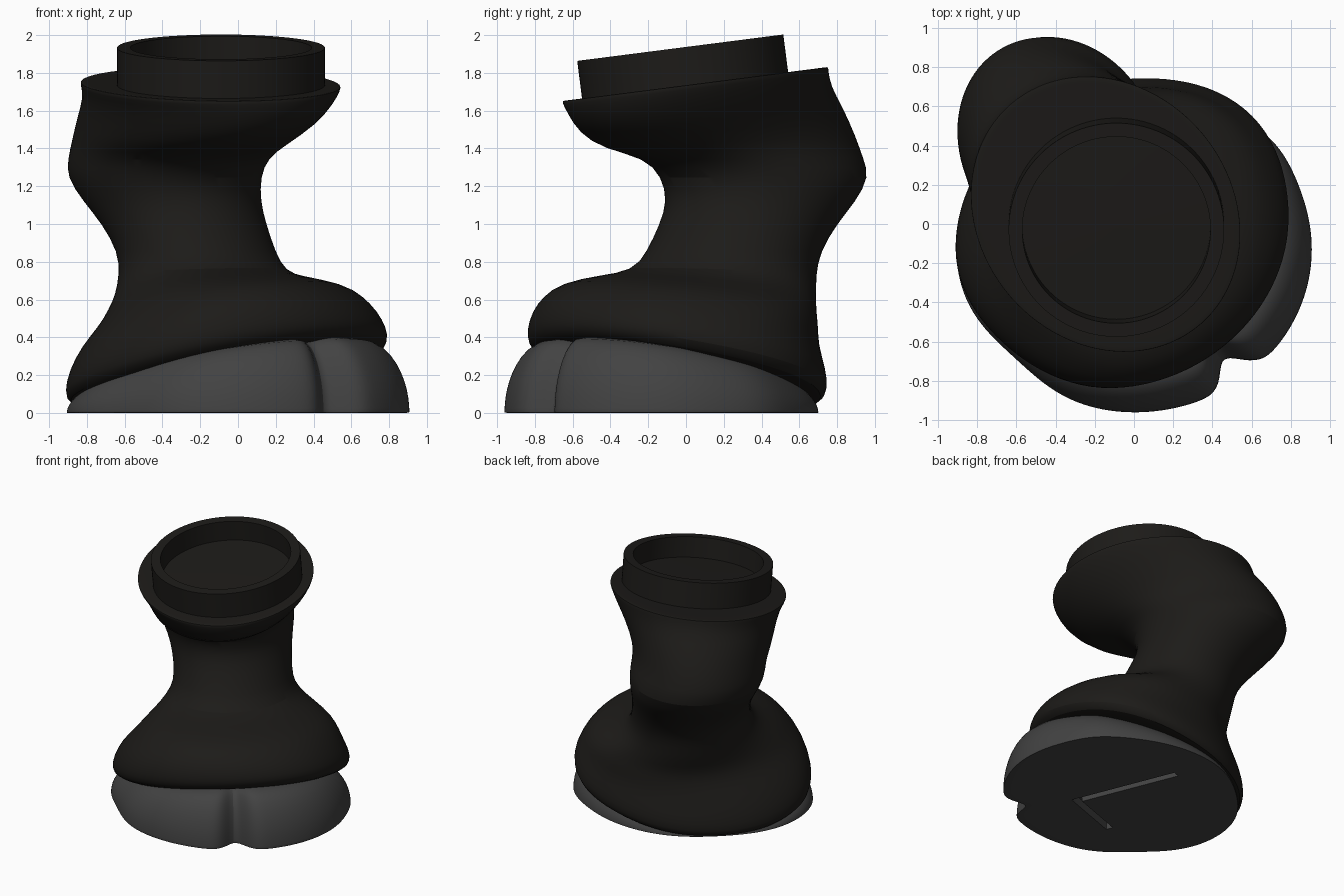
import bpy, bmesh, math
from mathutils import Vector

if "Cube" in bpy.data.objects:
    bpy.data.objects.remove(bpy.data.objects["Cube"])


def material(name, rgb):
    m = bpy.data.materials.new(name)
    m.diffuse_color = (*rgb, 1)
    m.use_nodes = True
    m.node_tree.nodes["Principled BSDF"].inputs["Base Color"].default_value = m.diffuse_color
    return m


DARK = material("dark_hide", (0.012, 0.011, 0.0095))
GREY = material("grey_horn", (0.055, 0.055, 0.055))


def loft(name, rings, mat, caps=True, levels=0):
    """Bridge equally sized closed rings of points into one smooth object."""
    bm = bmesh.new()
    loops = [[bm.verts.new(p) for p in ring] for ring in rings]
    n = len(loops[0])
    for a, b in zip(loops, loops[1:]):
        for i in range(n):
            j = (i + 1) % n
            bm.faces.new((a[i], a[j], b[j], b[i]))
    if caps:
        bm.faces.new(loops[0])
        bm.faces.new(loops[-1])
    bmesh.ops.recalc_face_normals(bm, faces=bm.faces)
    me = bpy.data.meshes.new(name)
    bm.to_mesh(me)
    bm.free()
    ob = bpy.data.objects.new(name, me)
    bpy.context.collection.objects.link(ob)
    me.materials.append(mat)
    bpy.ops.object.select_all(action='DESELECT')
    ob.select_set(True)
    bpy.context.view_layer.objects.active = ob
    bpy.ops.object.shade_smooth_by_angle(angle=math.radians(40))
    if levels:
        ob.modifiers.new("smooth", 'SUBSURF').levels = levels
        ob.modifiers["smooth"].render_levels = levels
    return ob


def section(z0, a, b, x0, x1, y0, y1, skew, scale=1, n=48):
    """Ellipse filling a box in plan, lying on the plane z = z0 + a*x + b*y."""
    pts = []
    for i in range(n):
        t = 2 * math.pi * i / n
        # the cuff is a little fuller at back right than at front left
        egg = max(0, math.sin(2 * t)) ** 2 * math.copysign(.04, math.sin(t)) if skew < 0 else 0
        r = scale * (1 + egg)
        x = (x0 + x1) / 2 + r * (x1 - x0) / 2 * math.cos(t)
        y = (y0 + y1) / 2 + r * (y1 - y0) / 2 * math.sin(t - skew)
        pts.append(Vector((x, y, max(.01, z0 + a * x + b * y))))
    return pts


# Leg: flared bowl, bent neck with hock, rolled cuff over the hoof
FLANGE = (1.735, 0, .128, -.835, .545, -.655, .755, .14)
profile = [
    (1.72, 0, .126, -.835, .545, -.655, .755, .14),
    (1.65, 0, .10, -.82, .51, -.63, .77, .2),
    (1.54, 0, .10, -.85, .42, -.57, .83, .29),
    (1.42, 0, .05, -.88, .26, -.44, .90, .3),
    (1.35, 0, 0, -.90, .16, -.22, .94, .2),
    (1.25, 0, 0, -.91, .12, -.13, .975, .1),
    (1.12, 0, 0, -.82, .12, -.10, .90, .07),
    (1.00, 0, 0, -.72, .15, -.14, .80, .04),
    (.85, 0, 0, -.635, .20, -.21, .71, 0),
    (.75, .02, -.02, -.63, .25, -.28, .69, 0),
    (.69, .09, -.09, -.65, .36, -.48, .69, -.04),
    (.61, .11, -.11, -.69, .58, -.68, .69, -.08),
    (.53, .12, -.12, -.74, .67, -.76, .70, -.1),
    (.44, .13, -.13, -.83, .74, -.82, .70, -.1),
    (.33, .15, -.15, -.90, .79, -.845, .74, -.1),
    (.25, .175, -.175, -.92, .795, -.84, .75, -.1),
    (.20, .185, -.185, -.90, .76, -.80, .72, -.1),
    (.20, .185, -.185, -.80, .68, -.70, .64, -.1),
]
rings = [section(*FLANGE, scale=s) for s in (.3, .8, .985, 1)]
rings += [section(*p) for p in profile]
loft("leg", rings, DARK, levels=1)

# Collar: open tilted cup standing on the flange
cup = [(.55, -.03), (.55, .2), (.48, .2), (.48, .04), (.02, .045)]
rings = [[Vector((r * math.cos(2 * math.pi * i / 96), r * math.sin(2 * math.pi * i / 96), h))
          for i in range(96)] for r, h in cup]
collar = loft("collar", rings, DARK)
collar.location = (-.09, -.005, 1.735)
collar.rotation_euler.x = math.radians(7.3)


# Hoof: two toes parted by a cleft, top sloping down to the heel
def dent(th, deg, width, depth):
    return depth * math.exp(-((th - math.radians(deg)) / width) ** 2)


def hoof_ring(t, scale, n=120):
    pts = []
    for i in range(n):
        th = 2 * math.pi * i / n
        r = scale * (1 - dent(th, 307, .11, .165) - dent(th, 225, .35, .055)
                     - dent(th, 135, .4, .04) + dent(th, 40, .25, .025))
        x = .908 * r * math.cos(th)
        y = -.13 + .832 * r * math.sin(th)
        pts.append(Vector((x, y, t * (.26 + .15 * (x - y)))))
    return pts


hoof = loft("hoof", [hoof_ring(t, s) for t, s in (
    (0, .5), (0, .985), (0, 1), (.03, 1), (.2, .995), (.4, .975),
    (.64, .93), (.85, .86), (1, .76), (1, .4))], GREY, levels=1)


# L-shaped slot cut into the underside
def cut_slot(name, p, q, width=.055, depth=.07):
    p, q = Vector(p), Vector(q)
    d = q - p
    bpy.ops.mesh.primitive_cube_add(size=1)
    c = bpy.context.object
    c.name = name
    c.scale = (d.length + width, width, depth * 2)
    c.location = (*((p + q) / 2), 0)
    c.rotation_euler.z = math.atan2(d.y, d.x)
    c.hide_render = True
    c.display_type = 'WIRE'
    m = hoof.modifiers.new(name, 'BOOLEAN')
    m.operation = 'DIFFERENCE'
    m.solver = 'EXACT'
    m.object = c


cut_slot("slot_cutter_long", (.22, -.39), (-.08, .35))
cut_slot("slot_cutter_short", (.22, -.39), (-.20, -.54))
